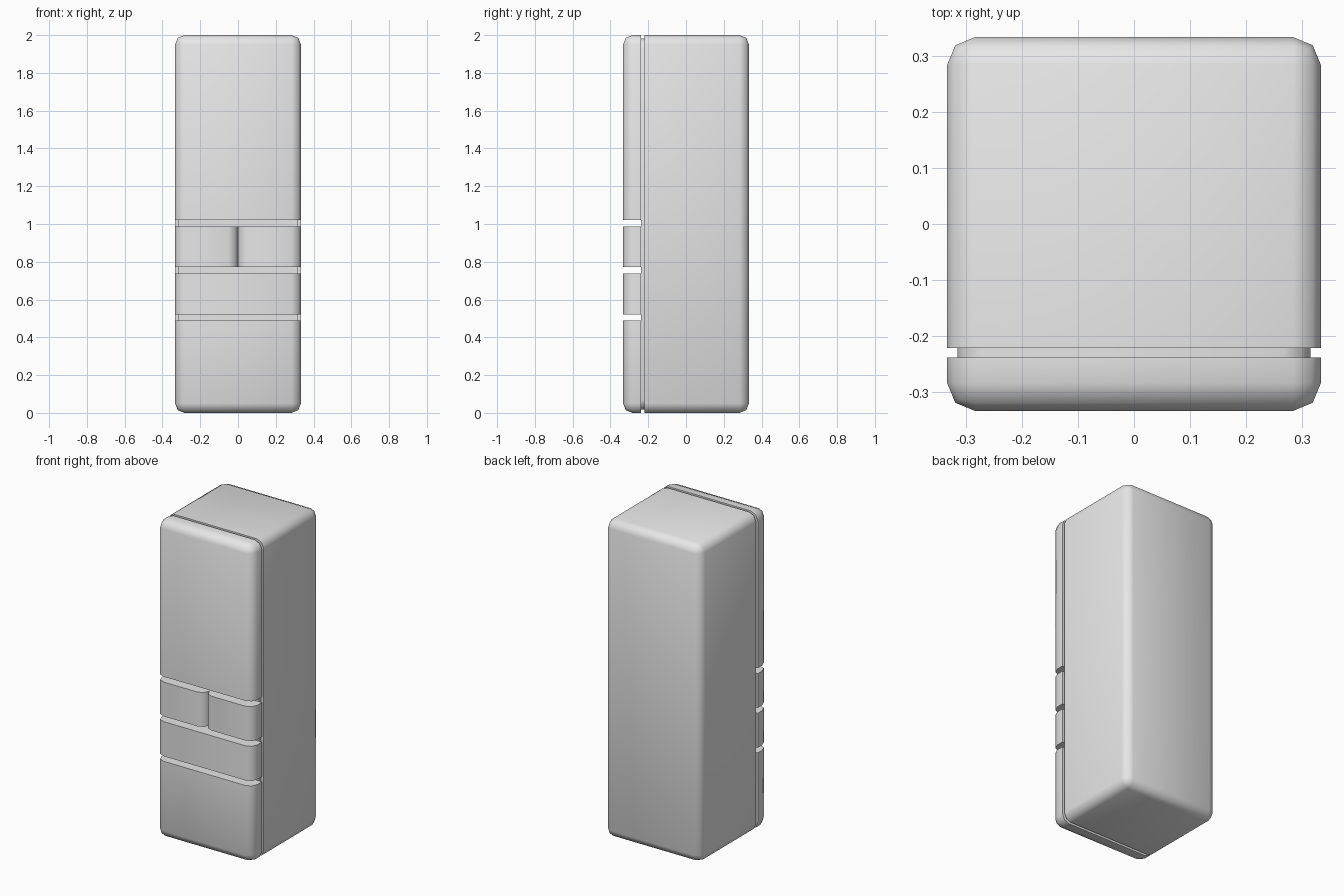
import bpy, bmesh, math

if "Cube" in bpy.data.objects:
    bpy.data.objects.remove(bpy.data.objects["Cube"])

HALF = 1 / 3      # half width and depth of the cabinet
HEIGHT = 2.0
ROUND = 0.05      # edge rounding
BODY_FRONT = -0.221
DOOR_BACK = -0.238

grey = bpy.data.materials.new("light grey")
grey.diffuse_color = (0.6, 0.6, 0.6, 1)
grey.use_nodes = True
grey.node_tree.nodes["Principled BSDF"].inputs["Base Color"].default_value = grey.diffuse_color
grey.diffuse_color = (0.8, 0.8, 0.8, 1)
grey.use_nodes = True
grey.node_tree.nodes["Principled BSDF"].inputs["Base Color"].default_value = grey.diffuse_color


def slab(name, x0=-HALF, x1=HALF, y_cut=(-HALF, HALF), z_cut=(0, HEIGHT), inset=0.0):
    """Full-depth rounded block, sliced to the wanted y and z range with closed cuts."""
    x0, x1 = x0 + inset, x1 - inset
    z0, z1 = inset, HEIGHT - inset
    bm = bmesh.new()
    bmesh.ops.create_cube(bm, size=1)
    for v in bm.verts:
        v.co.x = x1 if v.co.x > 0 else x0
        v.co.y = HALF if v.co.y > 0 else -HALF
        v.co.z = z1 if v.co.z > 0 else z0
    bmesh.ops.bevel(bm, geom=bm.edges[:], offset=ROUND, offset_type='OFFSET',
                    segments=2, profile=0.5, affect='EDGES')
    cuts = []
    if y_cut[0] > -HALF: cuts.append(((0, y_cut[0], 0), (0, -1, 0)))
    if y_cut[1] < HALF: cuts.append(((0, y_cut[1], 0), (0, 1, 0)))
    if z_cut[0] > z0: cuts.append(((0, 0, z_cut[0]), (0, 0, -1)))
    if z_cut[1] < z1: cuts.append(((0, 0, z_cut[1]), (0, 0, 1)))
    for co, no in cuts:
        res = bmesh.ops.bisect_plane(bm, geom=bm.verts[:] + bm.edges[:] + bm.faces[:],
                                     plane_co=co, plane_no=no, clear_outer=True)
        rim = [e for e in res["geom_cut"] if isinstance(e, bmesh.types.BMEdge)]
        bmesh.ops.contextual_create(bm, geom=rim)
    bmesh.ops.recalc_face_normals(bm, faces=bm.faces[:])
    me = bpy.data.meshes.new(name)
    bm.to_mesh(me)
    bm.free()
    me.materials.append(grey)
    me.polygons.foreach_set("use_smooth", [True] * len(me.polygons))
    me.set_sharp_from_angle(angle=math.radians(50))
    ob = bpy.data.objects.new(name, me)
    bpy.context.collection.objects.link(ob)
    return ob


# cabinet and the recessed seal behind the doors
slab("cabinet", y_cut=(BODY_FRONT, HALF))
slab("door_seal", y_cut=(DOOR_BACK - 0.001, BODY_FRONT + 0.001), inset=0.019)

# doors and drawers across the full width
for name, z0, z1 in (("upper_door", 1.022, HEIGHT),
                     ("middle_drawer", 0.521, 0.739),
                     ("bottom_drawer", 0, 0.489)):
    slab(name, y_cut=(-HALF, DOOR_BACK), z_cut=(z0, z1))

# pair of small drawers meeting in the middle
for name, x0, x1 in (("small_drawer_left", -HALF, 0), ("small_drawer_right", 0, HALF)):
    slab(name, x0, x1, y_cut=(-HALF, DOOR_BACK), z_cut=(0.772, 0.988))
